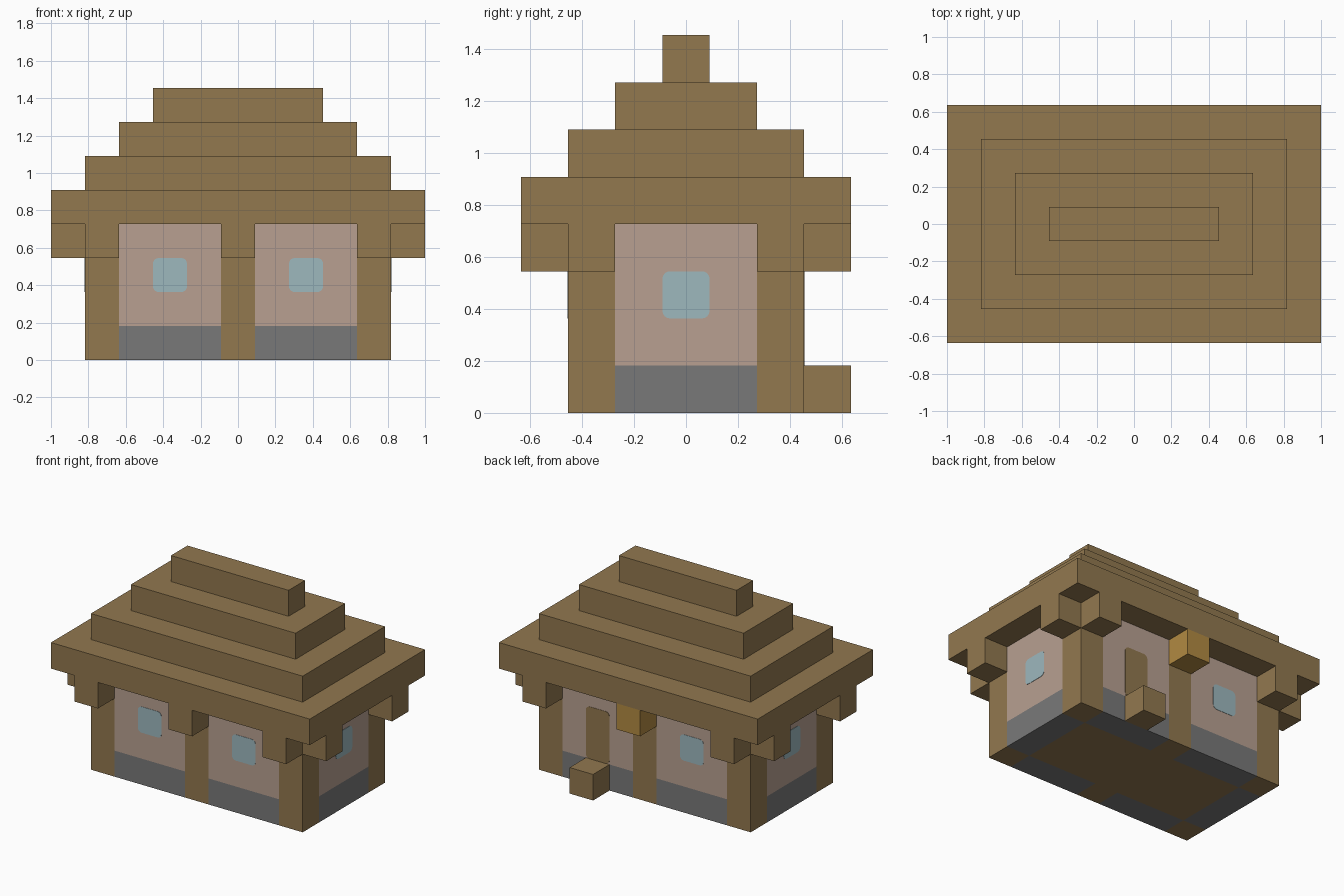
import bpy, bmesh, math
from mathutils import Matrix

U = 2 / 11  # one building block

if "Cube" in bpy.data.objects:
    bpy.data.objects.remove(bpy.data.objects["Cube"], do_unlink=True)


def material(name, rgb):
    # sRGB bytes to linear
    lin = [((c / 255 + 0.055) / 1.055) ** 2.4 for c in rgb] + [1]
    m = bpy.data.materials.new(name)
    m.use_nodes = True
    m.diffuse_color = lin
    m.node_tree.nodes["Principled BSDF"].inputs["Base Color"].default_value = lin
    return m


WOOD = material("brown wood", (146, 120, 79))
PLASTER = material("pink plaster", (184, 160, 145))
STONE = material("grey stone", (121, 121, 121))
GLASS = material("blue glass", (157, 184, 190))
GOLD = material("golden lamp", (178, 138, 66))


def add_object(name, bm, mat):
    mesh = bpy.data.meshes.new(name)
    bm.to_mesh(mesh)
    bm.free()
    mesh.materials.append(mat)
    obj = bpy.data.objects.new(name, mesh)
    bpy.context.collection.objects.link(obj)
    return obj


def block(name, mat, x, y, z0, z1, w=1, d=1):
    """Box centred on x, y between two heights, in block units."""
    bm = bmesh.new()
    place = Matrix.Translation((x * U, y * U, (z0 + z1) / 2 * U))
    scale = Matrix.Diagonal((w * U, d * U, (z1 - z0) * U, 1))
    bmesh.ops.create_cube(bm, size=1, matrix=place @ scale)
    return add_object(name, bm, mat)


def plate(name, mat, x, y, z, height, turn):
    """Thin upright panel with rounded corners, facing -y before turning."""
    bm = bmesh.new()
    r, steps, points = 0.16, 4, []
    for quarter, (sx, sz) in enumerate([(1, 1), (-1, 1), (-1, -1), (1, -1)]):
        for i in range(steps + 1):
            a = (quarter + i / steps) * math.pi / 2
            points.append((sx * (0.5 - r) + r * math.cos(a), sz * (height / 2 - r) + r * math.sin(a)))
    face = bm.faces.new([bm.verts.new((px * U, 0, pz * U)) for px, pz in points])
    out = bmesh.ops.extrude_face_region(bm, geom=[face])["geom"]
    bmesh.ops.translate(bm, vec=(0, -0.002, 0), verts=[v for v in out if isinstance(v, bmesh.types.BMVert)])
    bmesh.ops.recalc_face_normals(bm, faces=bm.faces)
    place = Matrix.Translation((x * U, y * U, z * U)) @ Matrix.Rotation(turn, 4, "Z")
    bmesh.ops.transform(bm, matrix=place, verts=bm.verts)
    return add_object(name, bm, mat)


def wall(name, x, y, w, d):
    block(name + "_foundation", STONE, x, y, 0, 1, w, d)
    block(name + "_panel", PLASTER, x, y, 1, 4, w, d)


# Stepped roof
for i in range(4):
    block(f"roof_step_{i + 1}", WOOD, 0, 0, 4 + i, 5 + i, 11 - 2 * i, 7 - 2 * i)

# Floor
block("floor", WOOD, 0, 0, 0, 0.98, 7, 3)

# Posts with the brackets under the eaves
for label, sy in (("front", -1), ("back", 1)):
    for side, x in (("right", -4), ("middle", 0), ("left", 4)):
        block(f"{label}_{side}_post", WOOD, x, 2 * sy, 0, 4)
        if label == "back" and side == "middle":
            block("lamp", GOLD, x, 3 * sy, 3, 4)
        else:
            block(f"{label}_{side}_bracket", WOOD, x, 3 * sy, 3, 4)
        if x:
            block(f"{side}_{label}_side_bracket", WOOD, x * 1.25, 2 * sy, 3, 4)

# Long walls with windows, and the door at the back
for label, sy, turn in (("front", -1, 0), ("back", 1, math.pi)):
    for side, sx in (("right", -1), ("left", 1)):
        wall(f"{label}_{side}_wall", 2 * sx, 2 * sy, 3, 1)
        if label == "back" and side == "left":
            plate("door", WOOD, 2, 2.5, 2, 2, turn)
        else:
            plate(f"{label}_{side}_window", GLASS, 2 * sx, 2.5 * sy, 2.5, 1, turn)

# End walls with windows
for side, sx in (("right", -1), ("left", 1)):
    wall(f"{side}_end_wall", 4 * sx, 0, 1, 3)
    plate(f"{side}_end_window", GLASS, 4.5 * sx, 0, 2.5, 1, sx * math.pi / 2)

# Doorstep
block("doorstep", WOOD, 2, 3, 0, 1)
